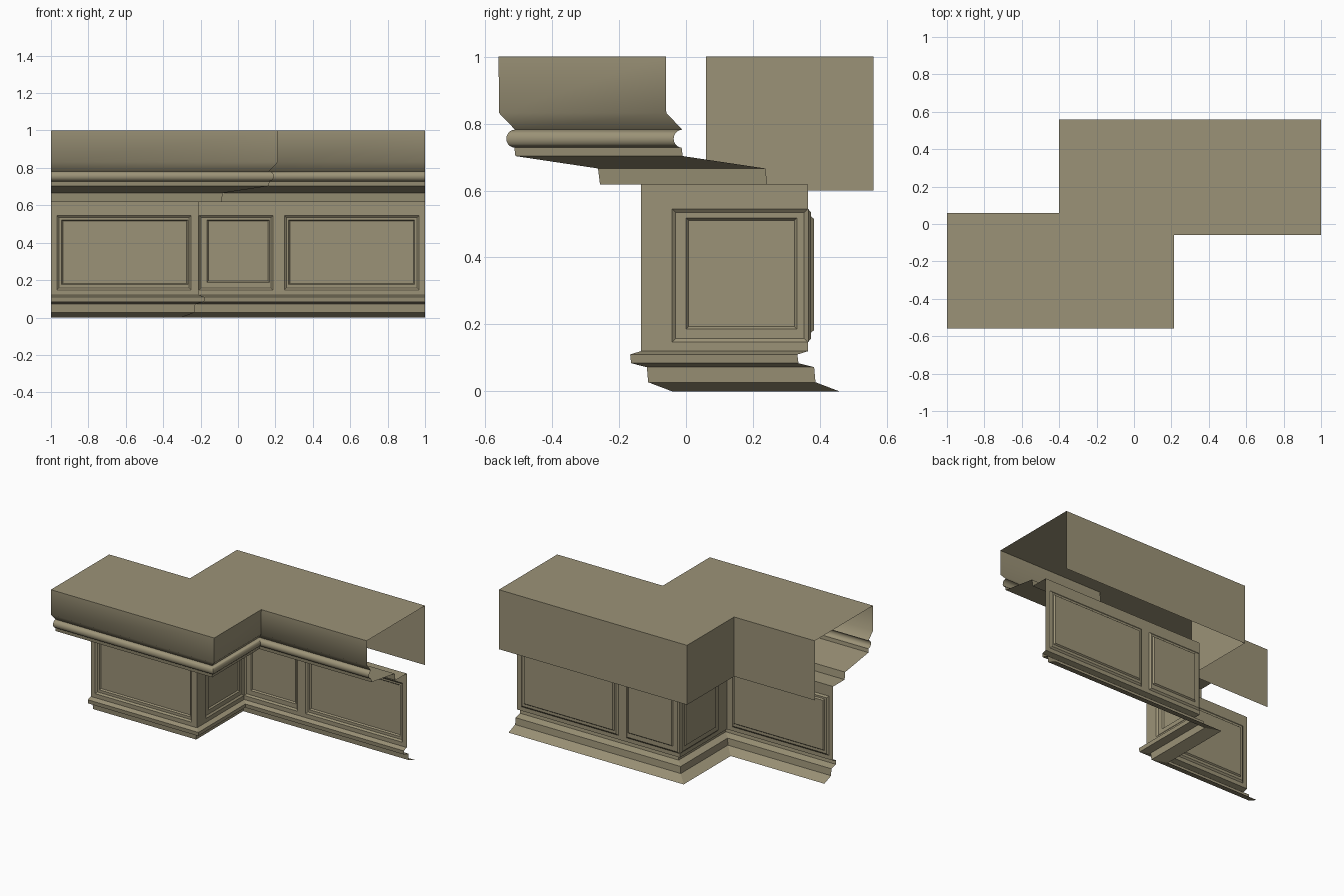
import bpy, bmesh, math

if "Cube" in bpy.data.objects:
    bpy.data.objects.remove(bpy.data.objects["Cube"])

mat = bpy.data.materials.new("khaki stone")
mat.diffuse_color = (0.33, 0.29, 0.185, 1)
mat.use_nodes = True
mat.node_tree.nodes["Principled BSDF"].inputs["Base Color"].default_value = mat.diffuse_color


def finish(name, bm, smooth=None):
    bmesh.ops.remove_doubles(bm, verts=bm.verts, dist=1e-5)
    me = bpy.data.meshes.new(name)
    bm.to_mesh(me)
    bm.free()
    me.materials.append(mat)
    ob = bpy.data.objects.new(name, me)
    bpy.context.collection.objects.link(ob)
    if smooth:
        bpy.context.view_layer.objects.active = ob
        ob.select_set(True)
        bpy.ops.object.shade_smooth_by_angle(angle=math.radians(smooth))
        ob.select_set(False)
    return ob


def path(d):
    """Stepped wall line in plan, pushed outward by d."""
    return [(-1, -0.135 - d), (-0.21 + d, -0.135 - d),
            (-0.21 + d, 0.365 - d), (1, 0.365 - d)]


def sweep(name, profile, smooth=None):
    """Run an (outward, height) profile along the stepped wall line."""
    bm = bmesh.new()
    rows = [[bm.verts.new((x, y, z)) for x, y in path(d)] for d, z in profile]
    for a, b in zip(rows, rows[1:]):
        for j in range(3):
            bm.faces.new((a[j], a[j + 1], b[j + 1], b[j]))
    return finish(name, bm, smooth)


# Skirting at the foot
sweep("skirting", [(-0.093, 0), (-0.022, 0.027), (-0.018, 0.072), (0.029, 0.084),
                   (0.032, 0.11), (0, 0.12)])

# Stepped cornice under the crown
sweep("cornice", [(0, 0.618), (0.122, 0.618), (0.128, 0.666),
                  (0.375, 0.703), (0.378, 0.728)])

# Round bead
bead = [(0.376 + 0.026 * math.cos(t), 0.755 + 0.027 * math.sin(t))
        for t in [math.radians(-90 + 18 * i) for i in range(11)]]
sweep("bead", bead, 40)

# Crown fascia, softly shaded across its slope
sweep("crown", [(0.376, 0.782), (0.424, 0.832), (0.425, 1.0)], 60)

# Flat top and the hanging back fascia
back = [(1, 0.56), (-0.4, 0.56), (-0.4, 0.06), (-1, 0.06)]
bm = bmesh.new()
bm.faces.new([bm.verts.new((x, y, 1)) for x, y in path(0.425) + back])
finish("top_slab", bm)
bm = bmesh.new()
for (x0, y0), (x1, y1) in zip(back, back[1:]):
    bm.faces.new([bm.verts.new(p) for p in
                  ((x0, y0, 0.6), (x1, y1, 0.6), (x1, y1, 1), (x0, y0, 1))])
finish("back_fascia", bm)


def inset(r, s):
    return (r[0] + s, r[1] + s, r[2] - s, r[3] - s)


def wall(name, place, u0, u1, panels, z0=0.12, z1=0.618):
    """Flat wall with stepped sunken panels; rects are (u0, z0, u1, z1)."""
    bm = bmesh.new()

    def quad(*pts):
        bm.faces.new([bm.verts.new(place(*p)) for p in pts])

    def rect(a, b, c, d, depth=0.0):
        quad((a, b, depth), (c, b, depth), (c, d, depth), (a, d, depth))

    left = u0
    for outer, inner in panels:
        rect(left, z0, outer[0], z1)
        rect(outer[0], z0, outer[2], outer[1])
        rect(outer[0], outer[3], outer[2], z1)
        left = outer[2]
        rings = [(outer, 0), (inset(outer, 0.011), -0.009),
                 (inner, -0.009), (inset(inner, 0.007), -0.018)]
        loops = [[(a, b, d), (c, b, d), (c, e, d), (a, e, d)]
                 for (a, b, c, e), d in rings]
        for p, q in zip(loops, loops[1:]):
            for i in range(4):
                j = (i + 1) % 4
                quad(p[i], p[j], q[j], q[i])
        quad(*loops[-1])
    rect(left, z0, u1, z1)
    finish(name, bm)


# Three panelled wall faces
wall("left_wall", lambda u, z, d: (u, -0.135 - d, z), -1, -0.21,
     [((-0.968, 0.147, -0.25, 0.545), (-0.943, 0.176, -0.268, 0.522))])
wall("step_wall", lambda u, z, d: (-0.21 + d, u, z), -0.135, 0.365,
     [((-0.042, 0.147, 0.364, 0.545), (0.0, 0.186, 0.331, 0.518))])
wall("right_wall", lambda u, z, d: (u, 0.365 - d, z), -0.21, 1,
     [((-0.208, 0.147, 0.187, 0.545), (-0.166, 0.188, 0.168, 0.522)),
      ((0.248, 0.147, 0.968, 0.545), (0.27, 0.176, 0.945, 0.522))])
